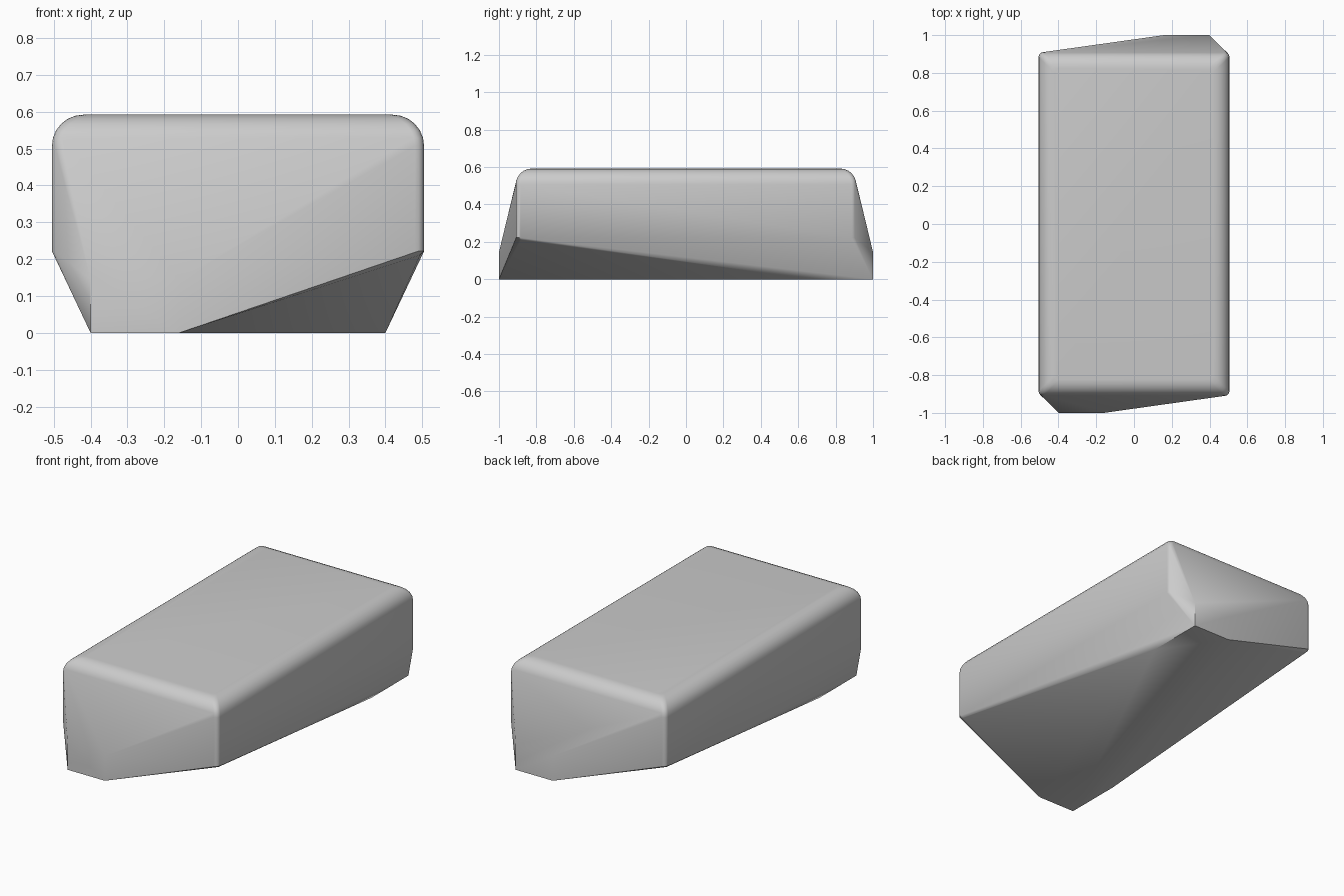
import bpy, bmesh
from math import sin, cos, pi, radians

cube = bpy.data.objects.get("Cube")
if cube:
    bpy.data.objects.remove(cube, do_unlink=True)

grey = bpy.data.materials.new("plain grey")
grey.use_nodes = True
grey.diffuse_color = (0.6, 0.6, 0.6, 1)
grey.node_tree.nodes["Principled BSDF"].inputs["Base Color"].default_value = (0.6, 0.6, 0.6, 1)

HALF_X, HALF_Y = 0.505, 0.91
ROUND = 0.085      # radius of the top edges
CORNER = 0.025     # radius of the upright edges


def ring(inset, z, steps=4):
    """Points of a rounded rectangle, shrunk by inset."""
    points = []
    for sx, sy in ((1, 1), (-1, 1), (-1, -1), (1, -1)):
        for i in range(steps + 1):
            a = pi / 2 * i / steps
            points.append((sx * (HALF_X - inset - CORNER * (1 - cos(a))),
                           sy * (HALF_Y - inset - CORNER * (1 - sin(a))), z))
    return points


# Upper body: lower rim, straight wall, rounded top
points = ring(0.012, 0.21) + ring(0, 0.222)
for i in range(7):
    a = pi / 2 * i / 6
    points += ring(ROUND * (1 - cos(a)), 0.507 + ROUND * sin(a))

# Two opposite feet, turned half a circle from each other
for s in (1, -1):
    points += [(s * x, s * y, z) for x in (0.16, 0.4)
               for y in (0.66, 1.0) for z in (0, 0.145)]

# Stretch one tight skin over body and feet
bm = bmesh.new()
for p in points:
    bm.verts.new(p)
hull = bmesh.ops.convex_hull(bm, input=bm.verts)
spare = {v for v in hull["geom_interior"] + hull["geom_unused"]
         if isinstance(v, bmesh.types.BMVert)}
bmesh.ops.delete(bm, geom=list(spare), context='VERTS')
bmesh.ops.dissolve_limit(bm, angle_limit=radians(0.5), verts=bm.verts, edges=bm.edges)
bmesh.ops.recalc_face_normals(bm, faces=bm.faces)

mesh = bpy.data.meshes.new("faceted_body")
bm.to_mesh(mesh)
bm.free()
mesh.materials.append(grey)
body = bpy.data.objects.new("faceted_body", mesh)
bpy.context.collection.objects.link(body)

bpy.ops.object.select_all(action='DESELECT')
body.select_set(True)
bpy.context.view_layer.objects.active = body
bpy.ops.object.shade_smooth_by_angle(angle=radians(30))
